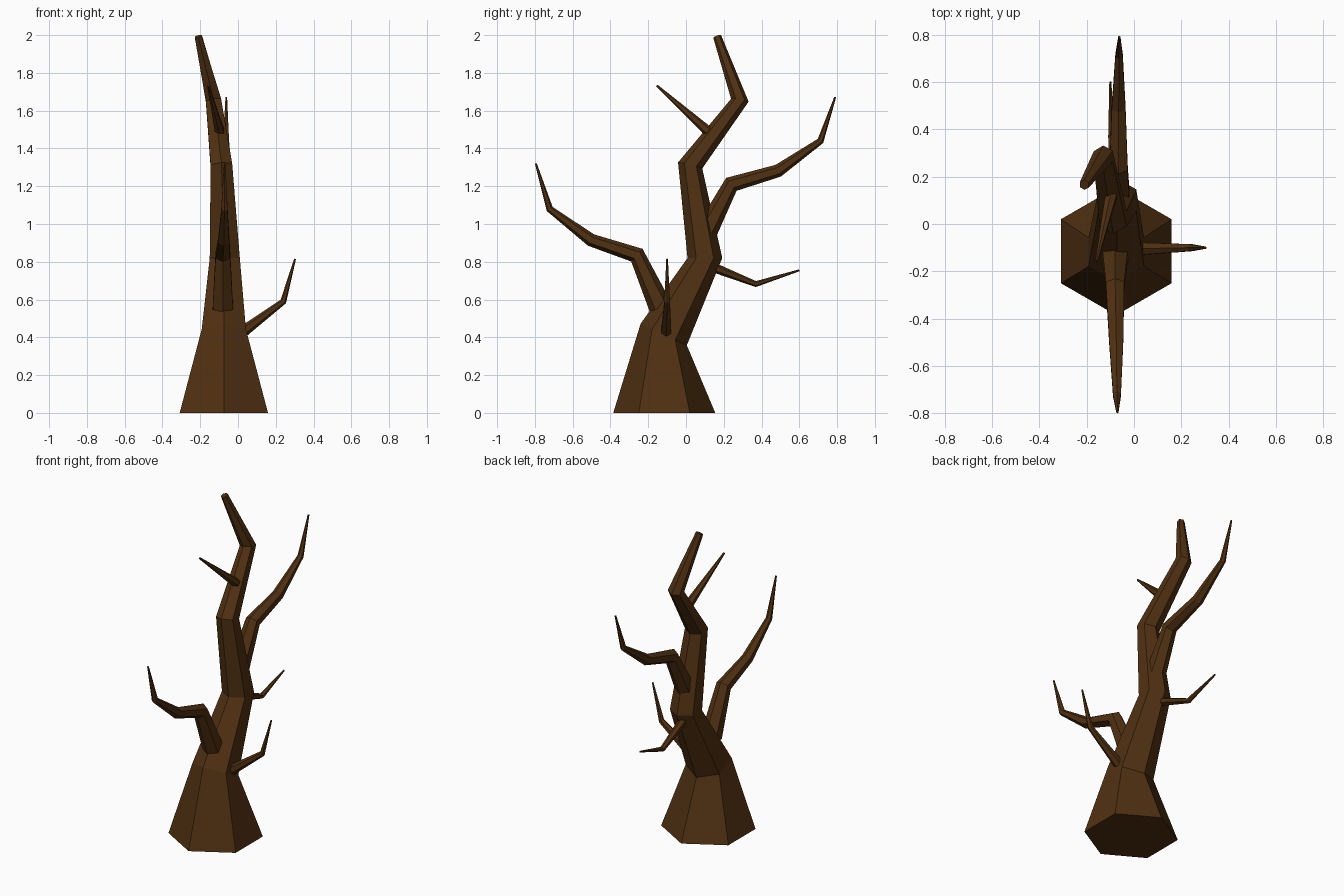
import bpy, bmesh, math
from mathutils import Vector

cube = bpy.data.objects.get("Cube")
if cube:
    bpy.data.objects.remove(cube, do_unlink=True)

bark = bpy.data.materials.new("dark_brown_bark")
bark.use_nodes = True
COLOUR = (0.08, 0.03, 0.006, 1)
bark.diffuse_color = COLOUR
bark.node_tree.nodes["Principled BSDF"].inputs["Base Color"].default_value = COLOUR

SIDES = 6


def limb(name, path, side, tilts={}):
    """Tapered six-sided limb; path holds (x, y, z, radius), side is the axis across its bend."""
    bm = bmesh.new()
    points = [Vector(p[:3]) for p in path]
    rings = []
    for i, p in enumerate(points):
        before = (p - points[i - 1]).normalized() if i else Vector()
        after = (points[i + 1] - p).normalized() if i + 1 < len(points) else Vector()
        tangent = Vector(tilts.get(i, before + after)).normalized()
        across = Vector(side)
        across = (across - tangent * across.dot(tangent)).normalized()
        up = tangent.cross(across)
        ring = []
        for k in range(SIDES):
            a = math.tau * k / SIDES
            ring.append(bm.verts.new(p + path[i][3] * (up * math.cos(a) + across * math.sin(a))))
        rings.append(ring)
    for low, high in zip(rings, rings[1:]):
        for k in range(SIDES):
            n = (k + 1) % SIDES
            bm.faces.new((low[k], low[n], high[n], high[k]))
    bm.faces.new(rings[0])
    bm.faces.new(rings[-1])
    bmesh.ops.recalc_face_normals(bm, faces=bm.faces[:])
    mesh = bpy.data.meshes.new(name)
    bm.to_mesh(mesh)
    bm.free()
    mesh.materials.append(bark)
    obj = bpy.data.objects.new(name, mesh)
    bpy.context.collection.objects.link(obj)
    return obj


X, Y = (1, 0, 0), (0, 1, 0)

# Trunk with flared base and crooked top
limb("trunk", [
    (-0.075, -0.115, 0, 0.27),
    (-0.075, -0.118, 0.415, 0.135),
    (-0.07, 0.10, 0.82, 0.092),
    (-0.088, 0.022, 1.31, 0.066),
    (-0.13, 0.285, 1.655, 0.047),
    (-0.21, 0.165, 1.993, 0.022)],
    X, {0: (0, 0, 1), 1: (0, 0.42, 0.9), 2: (0, 0, 1)})

# Large branches
limb("front_branch", [
    (-0.08, -0.135, 0.56, 0.062),
    (-0.08, -0.26, 0.835, 0.045),
    (-0.075, -0.503, 0.915, 0.034),
    (-0.072, -0.722, 1.08, 0.019),
    (-0.07, -0.795, 1.32, 0.005)], X)
limb("back_branch", [
    (-0.07, 0.10, 0.945, 0.06),
    (-0.065, 0.24, 1.21, 0.044),
    (-0.065, 0.488, 1.282, 0.034),
    (-0.063, 0.712, 1.44, 0.018),
    (-0.062, 0.79, 1.672, 0.005)], X)

# Thin twigs
limb("back_twig", [
    (-0.08, 0.12, 0.78, 0.027),
    (-0.095, 0.37, 0.682, 0.016),
    (-0.1, 0.6, 0.755, 0.005)], X)
limb("left_twig", [
    (0, -0.105, 0.41, 0.032),
    (0.24, -0.1, 0.59, 0.017),
    (0.302, -0.1, 0.815, 0.005)], Y)
limb("upper_twig", [
    (-0.092, 0.14, 1.47, 0.029),
    (-0.158, -0.155, 1.733, 0.006)], X)
